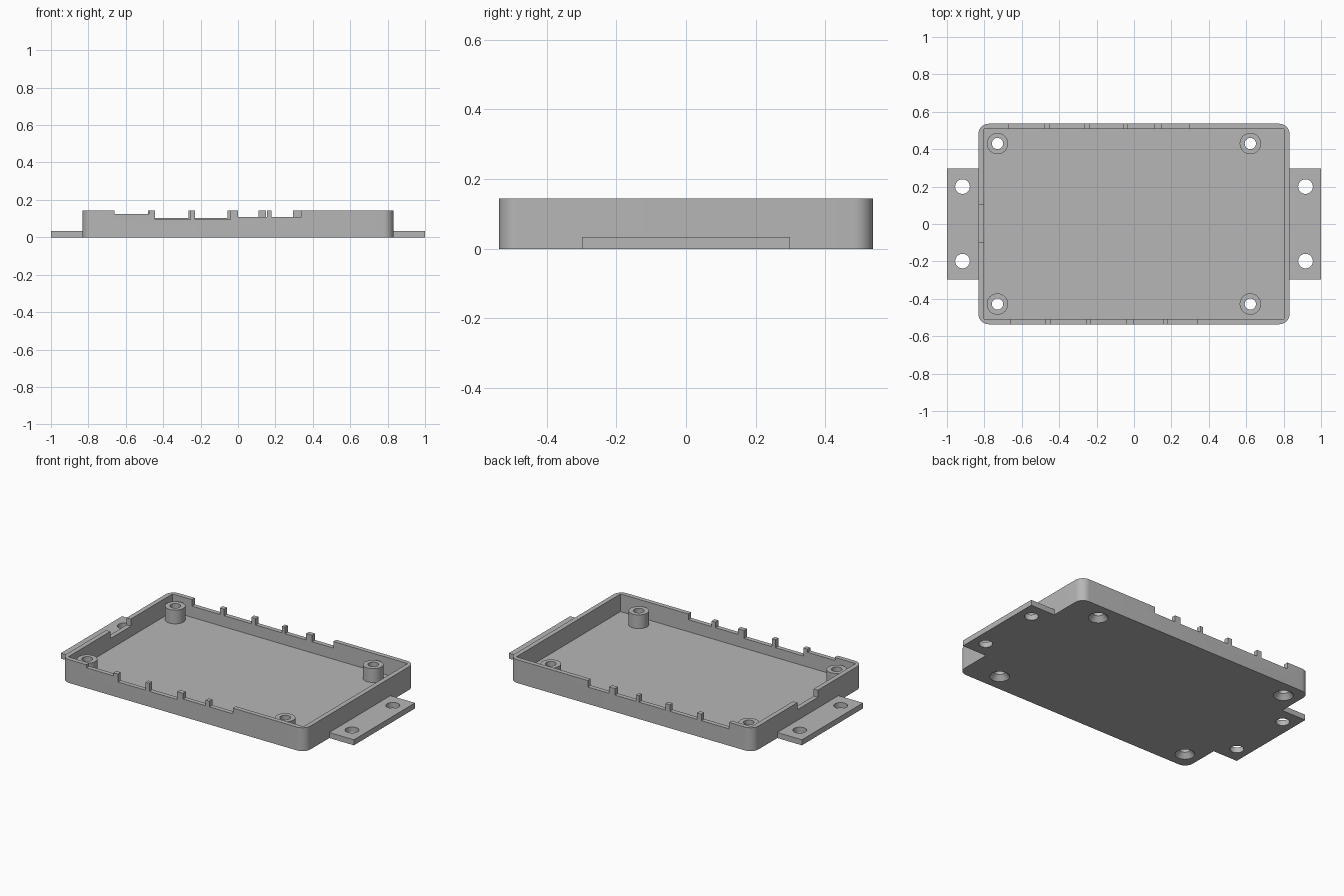
import bpy, bmesh, math

cube = bpy.data.objects.get("Cube")
if cube:
    bpy.data.objects.remove(cube, do_unlink=True)

# Single plain grey material
grey = bpy.data.materials.new("plain_grey")
grey.use_nodes = True
colour = (0.47, 0.47, 0.47, 1)
grey.diffuse_color = colour
grey.node_tree.nodes["Principled BSDF"].inputs["Base Color"].default_value = colour

HEIGHT, FLOOR = 0.144, 0.035
OUT_X, OUT_Y = 0.832, 0.536
IN_X, IN_Y = 0.803, 0.508
CORNER = 0.055


def make(name, rings):
    """Solid lofted through equal-length rings of points, bottom to top."""
    bm = bmesh.new()
    loops = [[bm.verts.new(p) for p in ring] for ring in rings]
    for low, high in zip(loops, loops[1:]):
        for i in range(len(low)):
            j = (i + 1) % len(low)
            bm.faces.new((low[i], low[j], high[j], high[i]))
    bm.faces.new(loops[0][::-1])
    bm.faces.new(loops[-1])
    bmesh.ops.recalc_face_normals(bm, faces=bm.faces)
    mesh = bpy.data.meshes.new(name)
    bm.to_mesh(mesh)
    bm.free()
    mesh.materials.append(grey)
    obj = bpy.data.objects.new(name, mesh)
    bpy.context.collection.objects.link(obj)
    return obj


def box(name, x0, x1, y0, y1, z0, z1):
    return make(name, [[(x0, y0, z), (x1, y0, z), (x1, y1, z), (x0, y1, z)]
                       for z in (z0, z1)])


def turned(name, x, y, profile, sides=40):
    """Round solid from (radius, height) pairs."""
    angles = [math.tau * i / sides for i in range(sides)]
    return make(name, [[(x + r * math.cos(a), y + r * math.sin(a), z) for a in angles]
                       for r, z in profile])


def rounded_block(name, half_x, half_y, radius, z0, z1, steps=10):
    outline = []
    for k, (sx, sy) in enumerate([(1, 1), (-1, 1), (-1, -1), (1, -1)]):
        for i in range(steps + 1):
            a = math.pi / 2 * (k + i / steps)
            outline.append((sx * (half_x - radius) + radius * math.cos(a),
                            sy * (half_y - radius) + radius * math.sin(a)))
    return make(name, [[(x, y, z) for x, y in outline] for z in (z0, z1)])


def cut(target, cutters):
    """Subtract each cutter from the target and discard it."""
    bpy.context.view_layer.objects.active = target
    for cutter in cutters:
        cutter.hide_render = True
        mod = target.modifiers.new("cut", 'BOOLEAN')
        mod.operation, mod.solver, mod.object = 'DIFFERENCE', 'EXACT', cutter
        bpy.ops.object.modifier_apply(modifier=mod.name)
        bpy.data.objects.remove(cutter, do_unlink=True)


def smooth(obj):
    bpy.ops.object.select_all(action='DESELECT')
    obj.select_set(True)
    bpy.context.view_layer.objects.active = obj
    bpy.ops.object.shade_smooth_by_angle(angle=math.radians(30))


def screw_cutter(x, y):
    # Countersunk screw hole
    return turned("screw_cutter", x, y,
                  [(0.056, -0.01), (0.056, 0), (0.03, 0.03), (0.03, 0.2)])


# Open tray with rounded outer corners and a square-cornered pocket
tray = rounded_block("tray", OUT_X, OUT_Y, CORNER, 0, HEIGHT)
cutters = [box("pocket", -IN_X, IN_X, -IN_Y, IN_Y, FLOOR, 0.3)]

# Connector notches in the front wall: start, end, sill height
for x0, x1, sill in [(-0.66, -0.475, 0.125), (-0.445, -0.255, 0.095),
                     (-0.23, -0.04, 0.095), (0, 0.155, 0.109), (0.18, 0.34, 0.109)]:
    cutters.append(box("front_notch", x0, x1, -0.6, -0.47, sill, 0.3))

# Connector notches in the back wall
for x0, x1 in [(-0.67, -0.48), (-0.45, -0.265), (-0.235, -0.055),
               (-0.035, 0.11), (0.15, 0.295)]:
    cutters.append(box("back_notch", x0, x1, 0.47, 0.6, 0.104, 0.3))

# Notch in the right end wall
cutters.append(box("end_notch", -0.9, -0.77, -0.098, 0.102, 0.1, 0.3))

screws = [(x, y) for x in (-0.73, 0.622) for y in (-0.428, 0.43)]
cutters += [screw_cutter(x, y) for x, y in screws]
cut(tray, cutters)
smooth(tray)

# Hollow screw posts rising from the floor
for x, y in screws:
    post = turned("screw_post", x, y, [(0.057, FLOOR), (0.057, 0.12)])
    cut(post, [screw_cutter(x, y)])
    smooth(post)

# Mounting tabs with two holes each
for side, name in ((1, "left_mounting_tab"), (-1, "right_mounting_tab")):
    x0, x1 = sorted((side * OUT_X, side))
    tab = box(name, x0, x1, -0.298, 0.298, 0, 0.034)
    cut(tab, [turned("tab_hole", side * 0.917, y, [(0.039, -0.1), (0.039, 0.1)])
              for y in (-0.198, 0.2)])
    smooth(tab)
